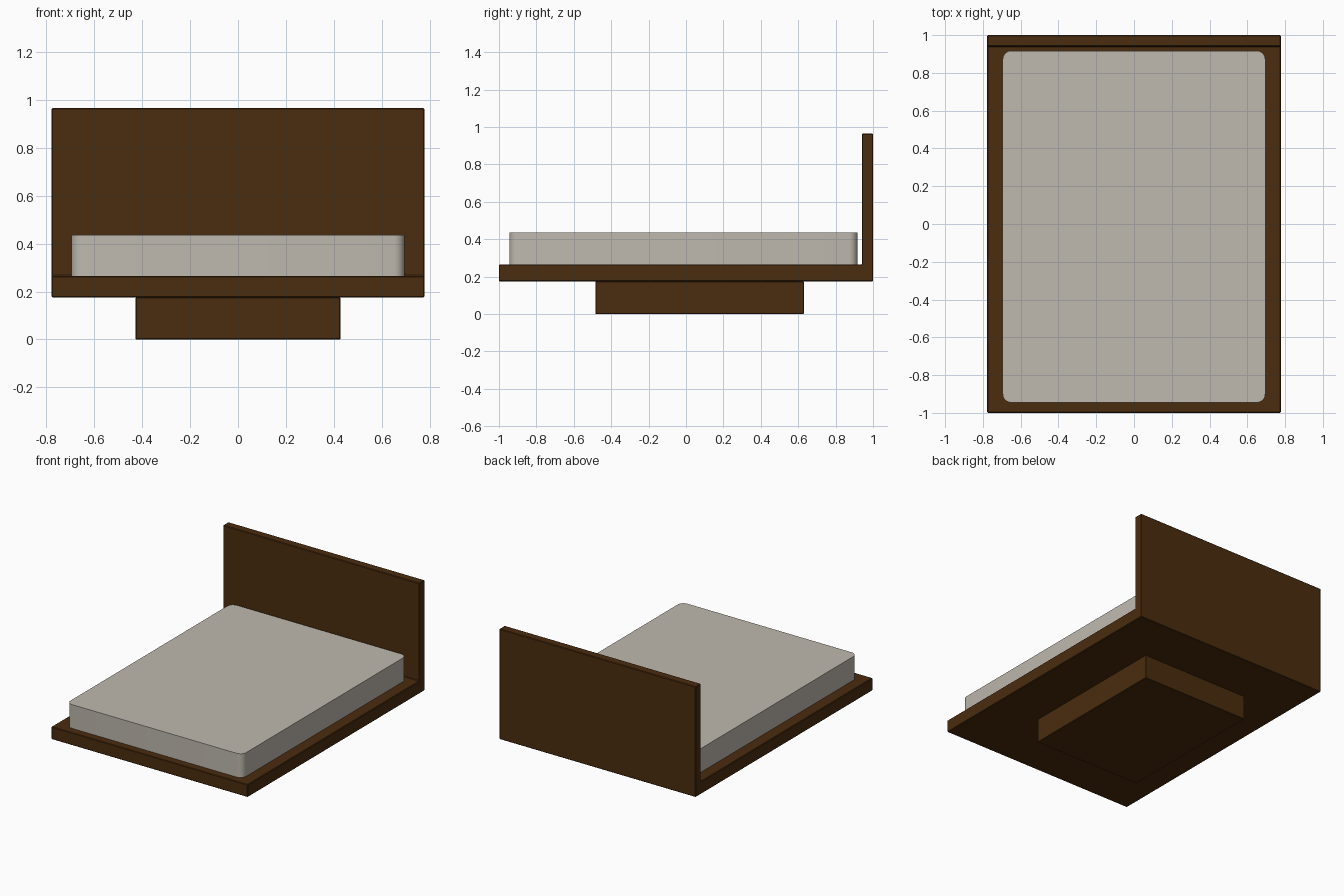
import bpy
import bmesh
from mathutils import Vector

cube = bpy.data.objects.get("Cube")
if cube:
    bpy.data.objects.remove(cube, do_unlink=True)


def make_material(name, rgb):
    mat = bpy.data.materials.new(name)
    mat.use_nodes = True
    colour = (*rgb, 1.0)
    mat.diffuse_color = colour
    mat.node_tree.nodes["Principled BSDF"].inputs["Base Color"].default_value = colour
    return mat


wood = make_material("dark walnut wood", (0.069, 0.025, 0.0045))
fabric = make_material("warm grey fabric", (0.52, 0.485, 0.425))


def extrude_profile(name, points, direction, mat):
    """Extrude a closed planar outline into a solid."""
    bm = bmesh.new()
    face = bm.faces.new([bm.verts.new(p) for p in points])
    new = bmesh.ops.extrude_face_region(bm, geom=[face])["geom"]
    verts = [v for v in new if isinstance(v, bmesh.types.BMVert)]
    bmesh.ops.translate(bm, verts=verts, vec=Vector(direction))
    bmesh.ops.recalc_face_normals(bm, faces=bm.faces)
    mesh = bpy.data.meshes.new(name)
    bm.to_mesh(mesh)
    bm.free()
    mesh.materials.append(mat)
    obj = bpy.data.objects.new(name, mesh)
    bpy.context.collection.objects.link(obj)
    return obj


def rectangle(half_x, y0, y1, z):
    return [(-half_x, y0, z), (half_x, y0, z), (half_x, y1, z), (-half_x, y1, z)]


def soften(obj, width, segments):
    bevel = obj.modifiers.new("rounded edges", "BEVEL")
    bevel.width = width
    bevel.segments = segments
    bevel.limit_method = "ANGLE"


# Platform and headboard: one L-shaped side profile across the width
half_width = 0.777
bottom, deck, top = 0.175, 0.265, 0.965
front, board, back = -1.0, 0.94, 1.0
side = [(front, bottom), (back, bottom), (back, top),
        (board, top), (board, deck), (front, deck)]
frame = extrude_profile("platform_and_headboard",
                        [(-half_width, y, z) for y, z in side],
                        (2 * half_width, 0, 0), wood)
soften(frame, 0.004, 1)

# Plinth under the platform
plinth = extrude_profile("plinth", rectangle(0.427, -0.485, 0.63, 0),
                         (0, 0, bottom), wood)
soften(plinth, 0.003, 1)

# Mattress with rounded upright corners
mattress = extrude_profile("mattress", rectangle(0.695, -0.945, 0.917, deck),
                           (0, 0, 0.17), fabric)
bm = bmesh.new()
bm.from_mesh(mattress.data)
uprights = [e for e in bm.edges
            if abs(e.verts[0].co.z - e.verts[1].co.z) > 0.1]
bmesh.ops.bevel(bm, geom=uprights, offset=0.045, segments=6,
                profile=0.5, affect="EDGES")
bm.to_mesh(mattress.data)
bm.free()

bpy.ops.object.select_all(action="DESELECT")
mattress.select_set(True)
bpy.context.view_layer.objects.active = mattress
bpy.ops.object.shade_smooth_by_angle()
